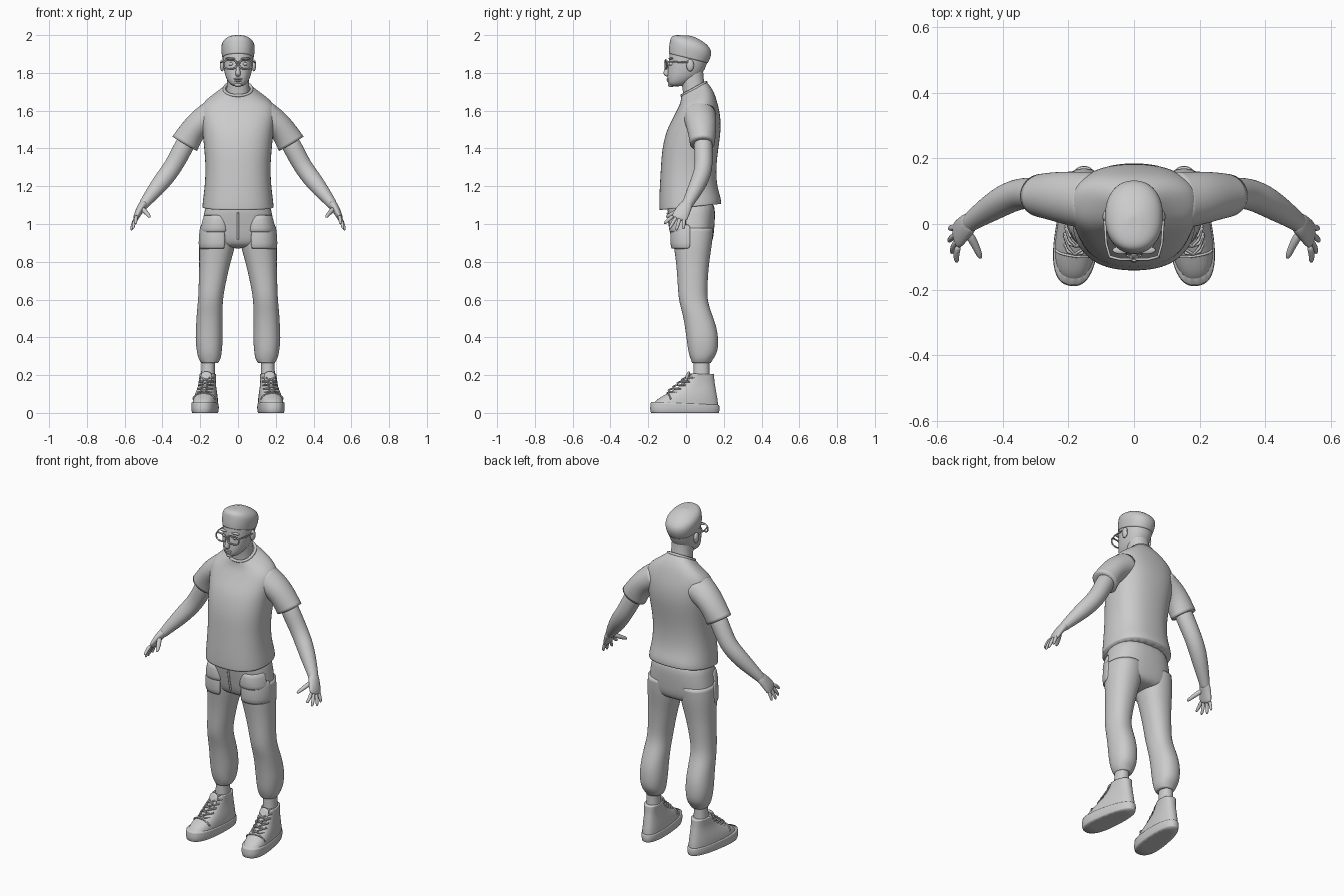
import bpy, bmesh
from math import sin, cos, pi, radians, copysign
from mathutils import Vector, Matrix

cube = bpy.data.objects.get("Cube")
if cube:
    bpy.data.objects.remove(cube)

grey = bpy.data.materials.new("plain_grey")
grey.use_nodes = True
grey.diffuse_color = (0.6, 0.6, 0.6, 1)
grey.node_tree.nodes["Principled BSDF"].inputs["Base Color"].default_value = grey.diffuse_color


def finish(name, data, mirror):
    data.materials.append(grey)
    ob = bpy.data.objects.new(name, data)
    bpy.context.collection.objects.link(ob)
    if mirror:
        ob.modifiers.new("Mirror", 'MIRROR').use_mirror_merge = False
    return ob


def oval(a, rx, ry, e):
    """Point on a superellipse."""
    c, s = cos(a), sin(a)
    return (copysign(abs(c) ** (2 / e), c) * rx, copysign(abs(s) ** (2 / e), s) * ry)


def level(rows, e=2.2, n=24):
    """Rings from rows of (z, x, y, rx, ry, front-to-back tilt)."""
    rings = []
    for z, x, y, rx, ry, tilt in rows:
        pts = [oval(2 * pi * i / n, rx, ry, e) for i in range(n)]
        rings.append([Vector((x + u, y + v, z + v * tilt)) for u, v in pts])
    return rings


def along(rows, n=16):
    """Rings square to a path, from rows of (x, y, z, r_across, r_depth)."""
    path = [Vector(r[:3]) for r in rows]
    rings = []
    for i, row in enumerate(rows):
        t = (path[min(i + 1, len(path) - 1)] - path[max(i - 1, 0)]).normalized()
        u = t.cross(Vector((0, 1, 0))).normalized()
        v = u.cross(t)
        pts = [oval(2 * pi * k / n, row[3], row[4], 2) for k in range(n)]
        rings.append([path[i] + u * a + v * b for a, b in pts])
    return rings


def loft(name, rings, mirror=False, sharp=True, move=None, closed=True):
    """Skin the rings and smooth them; sharp keeps crisp end rims."""
    bm = bmesh.new()
    crease = bm.edges.layers.float.new("crease_edge")
    vs = [[bm.verts.new(move(p) if move else p) for p in ring] for ring in rings]
    n = len(vs[0])
    for a, b in zip(vs, vs[1:]):
        for i in range(n if closed else n - 1):
            j = (i + 1) % n
            bm.faces.new((a[i], a[j], b[j], b[i]))
    if closed:
        for ring in (vs[0], vs[-1]):
            cap = bm.faces.new(ring)
            for edge in cap.edges:
                edge[crease] = 1.0 if sharp else 0.0
    bmesh.ops.recalc_face_normals(bm, faces=bm.faces)
    for f in bm.faces:
        f.smooth = True
    me = bpy.data.meshes.new(name)
    bm.to_mesh(me)
    bm.free()
    ob = finish(name, me, mirror)
    if not closed:
        ob.modifiers.new("Thickness", 'SOLIDIFY').thickness = 0.014
    sub = ob.modifiers.new("Smooth", 'SUBSURF')
    sub.levels = sub.render_levels = 2 if closed else 1
    return ob


def tube(name, pts, r, mirror=False, cyclic=False, move=None):
    cu = bpy.data.curves.new(name, 'CURVE')
    cu.dimensions = '3D'
    cu.bevel_depth, cu.bevel_resolution, cu.use_fill_caps = r, 2, True
    sp = cu.splines.new('POLY')
    sp.points.add(len(pts) - 1)
    for point, p in zip(sp.points, pts):
        p = Vector(p)
        point.co = (*(move(p) if move else p), 1)
    sp.use_cyclic_u = cyclic
    return finish(name, cu, mirror)


def ball(name, loc, size, mirror=False):
    bm = bmesh.new()
    m = Matrix.Translation(loc) @ Matrix.Diagonal((*size, 1))
    bmesh.ops.create_uvsphere(bm, u_segments=20, v_segments=12, radius=1, matrix=m)
    for f in bm.faces:
        f.smooth = True
    me = bpy.data.meshes.new(name)
    bm.to_mesh(me)
    bm.free()
    return finish(name, me, mirror)


def mid(rows):
    """Centred rows given as (z, y, rx, ry, tilt)."""
    return [(z, 0, y, rx, ry, t) for z, y, rx, ry, t in rows]


# Shirt body, collar and sleeves
loft("shirt_body", level(mid([
    (1.09, .022, .190, .164, .10), (1.12, .022, .188, .166, .08), (1.20, .012, .177, .152, 0),
    (1.30, .013, .172, .147, 0), (1.40, .022, .180, .150, 0), (1.50, .042, .190, .145, 0),
    (1.57, .055, .200, .127, .10), (1.63, .062, .200, .104, .15), (1.67, .060, .150, .090, .30),
    (1.70, .050, .100, .076, .45), (1.715, .042, .076, .067, .55)]), 2.4))
collar = level(mid([(1.715, .042, .073, .064, .55)]))[0]
tube("shirt_collar", collar, .008, cyclic=True)
loft("sleeve", along([(.13, .07, 1.575, .085, .090), (.205, .08, 1.535, .072, .082),
                      (.25, .085, 1.48, .070, .074), (.282, .087, 1.425, .077, .067)], 20), True)

# Arms and hands
loft("arm", along([
    (.25, .09, 1.48, .050, .050), (.30, .092, 1.385, .053, .050), (.345, .095, 1.30, .049, .048),
    (.395, .075, 1.235, .050, .048), (.45, .04, 1.165, .040, .040), (.495, .01, 1.11, .028, .030),
    (.51, -.005, 1.085, .024, .030)]), True, False)
loft("palm", along([(.49, .015, 1.118, .027, .030), (.515, -.008, 1.085, .022, .038),
                    (.535, -.03, 1.045, .018, .045), (.545, -.04, 1.02, .012, .040)]), True, False)
tips = [(.540, -.118, 1.0), (.556, -.09, .972), (.565, -.053, .964), (.563, -.014, .97)]
for i, tip in enumerate(tips):
    root = Vector((.535, -.066 + .019 * i, 1.045))
    tip = Vector(tip)
    bend = root.lerp(tip, .5) + Vector((.006, 0, 0))
    loft(f"finger_{i + 1}", along([(*root, .011, .011), (*bend, .010, .010), (*tip, .008, .008)], 10), True, False)
loft("thumb", along([(.51, -.02, 1.085, .016, .016), (.483, -.065, 1.058, .012, .013),
                     (.466, -.108, 1.035, .009, .009)], 10), True, False)

# Trousers
loft("hips", level(mid([
    (1.14, .02, .165, .130, 0), (1.05, .03, .182, .126, 0), (.97, .035, .197, .115, 0),
    (.91, .038, .196, .106, 0), (.87, .038, .130, .080, 0)]), 2.5), sharp=False)
loft("trouser_leg", level([
    (.98, .105, .035, .094, .110, 0), (.90, .108, .036, .100, .104, 0), (.80, .122, .035, .083, .088, 0),
    (.70, .135, .035, .073, .080, 0), (.60, .146, .035, .065, .076, 0), (.53, .150, .058, .069, .077, 0),
    (.45, .152, .080, .071, .085, 0), (.38, .153, .088, .073, .084, 0), (.32, .152, .090, .066, .078, 0),
    (.285, .150, .084, .059, .060, 0), (.265, .150, .082, .045, .050, 0)]), True)


def flap(name, rows, a0, a1):
    """Cloth panel wrapped around the front of the thigh."""
    rings = []
    for z, rx, ry in rows:
        pts = [oval(radians(a0 + (a1 - a0) * i / 12), rx, ry, 2.2) for i in range(13)]
        rings.append([Vector((.108 + u, .036 + v, z)) for u, v in pts])
    loft(name, rings, True, closed=False)


flap("thigh_flap", [(1.0, .094, .116), (.93, .102, .121), (.866, .103, .117)], -112, -5)
flap("pocket_flap", [(1.05, .078, .122), (1.0, .090, .127), (.955, .099, .126)], -118, -15)
tube("fly_seam", [(0, -.097, 1.06), (0, -.084, .98), (0, -.07, .92)], .006)

# Socks
loft("sock", level([(.31, .156, .082, .036, .042, 0), (.23, .158, .082, .036, .042, 0),
                    (.17, .158, .082, .040, .046, 0)]), True)


# High-top shoes, toes turned slightly out
def shoe_place(p):
    q = Vector((p.x * (1 - .8 * p.y), p.y - .08, p.z))
    return Matrix.Rotation(.12, 3, 'Z') @ q + Vector((.16, .08, 0))


def shoe_rows(rows):
    return level([(z, 0, y, rx, ry, t) for z, y, rx, ry, t in rows], 2.5)


loft("shoe_sole", shoe_rows([(0, -.006, .063, .182, 0), (.02, -.007, .068, .188, 0),
                             (.05, -.006, .066, .183, -.04)]), True, move=shoe_place)
loft("shoe_upper", shoe_rows([
    (.04, -.005, .063, .177, 0), (.07, .004, .062, .165, 0), (.10, .028, .057, .135, 0),
    (.13, .054, .050, .104, 0), (.16, .070, .046, .082, 0), (.185, .080, .046, .070, 0),
    (.205, .084, .047, .064, 0)]), True, move=shoe_place)
loft("shoe_tongue", along([(0, -.03, .135, .028, .010), (0, .0, .175, .030, .011),
                           (0, .018, .222, .032, .009)], 12), True, False, shoe_place)
for i in range(5):
    y, z = -.09 + .024 * i, .108 + .019 * i
    for s in (-1, 1):
        lace = [(s * .038, y + .034, z), (s * .02, y + .002, z + .004),
                (0, y - .004, z + .012), (s * -.02, y + .014, z + .02), (s * -.037, y + .05, z + .02)]
        tube("shoe_lace", lace, .0045, True, move=shoe_place)
cap_arc = [(.054 * cos(a), -.088 - .012 * sin(a), .072 + .034 * sin(a))
           for a in (pi * k / 10 for k in range(11))]
tube("toe_cap_seam", cap_arc, .004, True, move=shoe_place)

# Neck, head and hair
loft("neck", level(mid([(1.66, .05, .064, .064, 0), (1.72, .042, .060, .060, 0),
                        (1.78, .030, .058, .062, 0), (1.83, .025, .060, .066, 0)])))
loft("head", level(mid([
    (1.728, -.050, .026, .036, 0), (1.745, -.040, .048, .056, 0), (1.775, -.016, .065, .084, 0),
    (1.81, 0, .074, .097, 0), (1.85, .010, .080, .102, 0), (1.89, .018, .082, .107, 0),
    (1.93, .020, .081, .104, 0), (1.96, .015, .055, .070, 0)])), sharp=False)
loft("hair", level(mid([
    (1.878, .012, .083, .104, -.25), (1.905, .020, .088, .112, -.22), (1.94, .025, .091, .112, -.20),
    (1.97, .016, .080, .098, -.20), (1.992, 0, .050, .062, -.12), (1.998, -.005, .020, .030, -.06)])))
loft("nose", level(mid([(1.865, -.086, .008, .012, 0), (1.82, -.100, .010, .015, 0),
                        (1.795, -.105, .016, .018, 0), (1.78, -.096, .011, .011, 0)]), n=12), sharp=False)
ball("upper_lip", (0, -.094, 1.768), (.024, .010, .005))
ball("lower_lip", (0, -.092, 1.758), (.020, .010, .006))
ball("chin", (0, -.078, 1.738), (.022, .018, .014))
ball("eye", (.036, -.076, 1.847), (.014, .014, .010), True)
ball("brow", (.038, -.080, 1.876), (.028, .012, .006), True)
ball("ear", (.084, .022, 1.84), (.012, .020, .032), True)

# Glasses
rim = [oval(2 * pi * k / 24, .034, .023, 3) for k in range(24)]
tube("glasses_rim", [(.041 + u, -.108 + .25 * max(u, 0), 1.845 + v) for u, v in rim], .0045, True, True)
tube("glasses_bridge", [(-.009, -.108, 1.852), (0, -.112, 1.856), (.009, -.108, 1.852)], .004)
tube("glasses_temple", [(.074, -.099, 1.858), (.085, -.06, 1.858), (.09, .02, 1.856), (.086, .04, 1.84)],
     .004, True)
